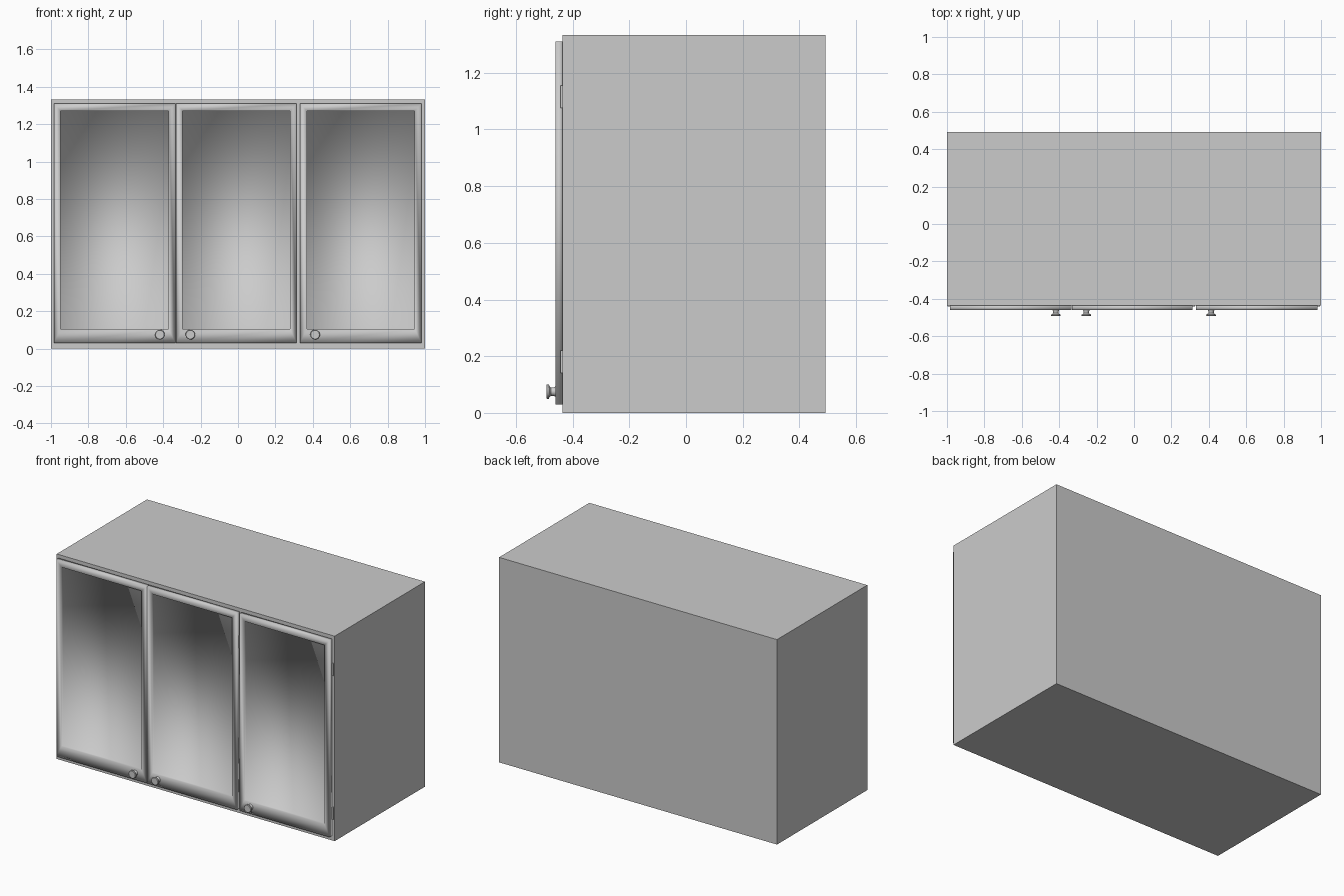
import bpy, bmesh, math

if "Cube" in bpy.data.objects:
    bpy.data.objects.remove(bpy.data.objects["Cube"])

FRONT = -0.435      # cabinet front plane
DOOR = -0.46        # door front plane
PANE = -0.446       # recessed pane plane


def finish(name, bm):
    bmesh.ops.recalc_face_normals(bm, faces=bm.faces[:])
    me = bpy.data.meshes.new(name)
    bm.to_mesh(me)
    bm.free()
    ob = bpy.data.objects.new(name, me)
    bpy.context.collection.objects.link(ob)
    return ob


def skin_rings(name, rings):
    """Bridge successive closed rings of points and cap both ends."""
    bm = bmesh.new()
    loops = [[bm.verts.new(p) for p in ring] for ring in rings]
    n = len(loops[0])
    for a, b in zip(loops, loops[1:]):
        for i in range(n):
            j = (i + 1) % n
            bm.faces.new((a[i], a[j], b[j], b[i]))
    bm.faces.new(loops[0])
    bm.faces.new(loops[-1])
    return finish(name, bm)


def rect(x0, x1, z0, z1, y):
    return [(x0, y, z0), (x1, y, z0), (x1, y, z1), (x0, y, z1)]


def box(name, x0, x1, y0, y1, z0, z1):
    return skin_rings(name, [rect(x0, x1, z0, z1, y1), rect(x0, x1, z0, z1, y0)])


def door(name, x0, x1):
    # frame outside, frame lip, then recessed pane; smooth shaded throughout
    z0, z1 = 0.03, 1.31
    inner = (x0 + 0.036, x1 - 0.036, z0 + 0.075, z1 - 0.04)
    ob = skin_rings(name, [rect(x0, x1, z0, z1, FRONT), rect(x0, x1, z0, z1, DOOR),
                           rect(*inner, DOOR), rect(*inner, PANE)])
    for p in ob.data.polygons:
        p.use_smooth = True


def knob(name, x, z=0.075, sides=24):
    # turned profile: radius, y
    profile = [(0.018, DOOR), (0.015, -0.466), (0.015, -0.477),
               (0.020, -0.482), (0.026, -0.484), (0.026, -0.490), (0.023, -0.493)]
    ang = [2 * math.pi * i / sides for i in range(sides)]
    ob = skin_rings(name, [[(x + r * math.cos(a), y, z + r * math.sin(a)) for a in ang]
                           for r, y in profile])
    bpy.context.view_layer.objects.active = ob
    ob.select_set(True)
    bpy.ops.object.shade_smooth_by_angle(angle=math.radians(40))
    ob.select_set(False)


# Cabinet body
box("cabinet_body", -1, 1, FRONT, 0.493, 0, 1.333)

# Doors with their knob and hinge positions
for label, x0, x1, knob_x, hinge_x in (
        ("left", -0.985, -0.335, -0.418, -0.991),
        ("middle", -0.332, 0.314, -0.255, 0.320),
        ("right", 0.332, 0.981, 0.412, 0.988)):
    door(label + "_door", x0, x1)
    knob(label + "_knob", knob_x)
    for level, z in (("lower", 0.18), ("upper", 1.115)):
        box(f"{label}_{level}_hinge", hinge_x - 0.006, hinge_x + 0.006,
            -0.442, FRONT, z - 0.04, z + 0.04)
